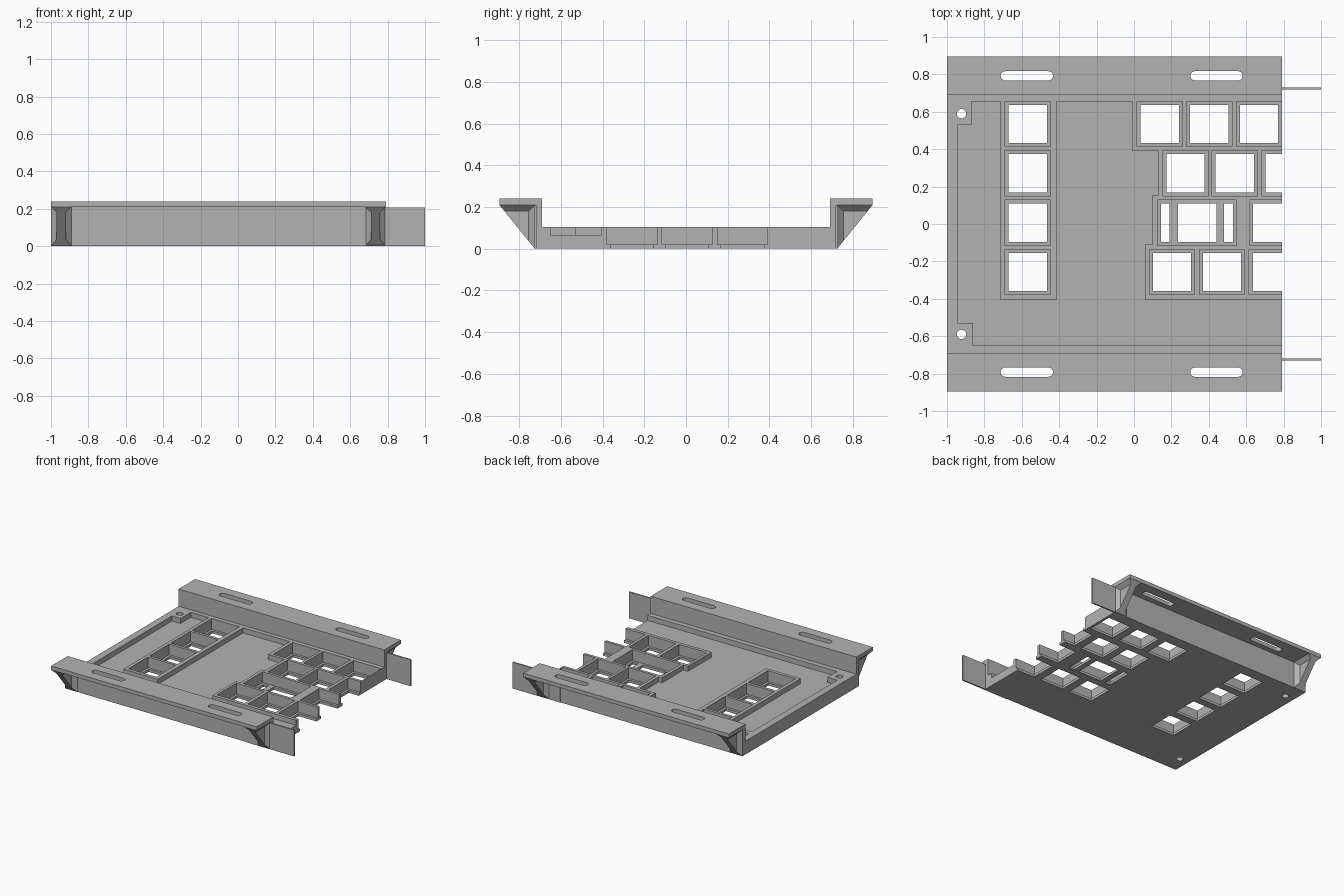
import bpy, bmesh, math

cube = bpy.data.objects.get("Cube")
if cube:
    bpy.data.objects.remove(cube, do_unlink=True)

grey = bpy.data.materials.new("plain grey")
grey.use_nodes = True
grey.diffuse_color = (0.45, 0.45, 0.45, 1)
grey.node_tree.nodes["Principled BSDF"].inputs["Base Color"].default_value = (0.45, 0.45, 0.45, 1)

PLACE = {"x": lambda a, b, t: (t, a, b),
         "y": lambda a, b, t: (a, t, b),
         "z": lambda a, b, t: (a, b, t)}


def prism(bm, outline, lo, hi, axis="z"):
    """Extrude a closed outline along one axis."""
    place = PLACE[axis]
    face = bm.faces.new([bm.verts.new(place(a, b, lo)) for a, b in outline])
    geom = bmesh.ops.extrude_face_region(bm, geom=[face])["geom"]
    top = [v for v in geom if isinstance(v, bmesh.types.BMVert)]
    shift = place(0, 0, hi - lo)
    bmesh.ops.translate(bm, verts=top, vec=shift)


def rect(x0, x1, y0, y1):
    return [(x0, y0), (x1, y0), (x1, y1), (x0, y1)]


def square(x, y, half):
    return rect(x - half, x + half, y - half, y + half)


def slot(x, y, reach, radius, steps=10):
    """Round hole, or a round-ended slot when reach is above zero."""
    points = []
    for side in (1, -1):
        for i in range(steps + (1 if reach else 0)):
            a = math.pi * i / steps - side * math.pi / 2
            points.append((x + side * reach + radius * math.cos(a), y + radius * math.sin(a)))
    return points


def finish(name, bm):
    bmesh.ops.recalc_face_normals(bm, faces=bm.faces)
    mesh = bpy.data.meshes.new(name)
    bm.to_mesh(mesh)
    bm.free()
    mesh.materials.append(grey)
    obj = bpy.data.objects.new(name, mesh)
    bpy.context.collection.objects.link(obj)
    return obj


def solid(name, outlines, lo, hi, axis="z"):
    bm = bmesh.new()
    for outline in outlines:
        prism(bm, outline, lo, hi, axis)
    return finish(name, bm)


def apply(obj, mod):
    bpy.context.view_layer.objects.active = obj
    bpy.ops.object.modifier_apply(modifier=mod.name)


def cut(obj, cutter):
    mod = obj.modifiers.new("cut", "BOOLEAN")
    mod.operation = "DIFFERENCE"
    mod.solver = "EXACT"
    mod.object = cutter
    apply(obj, mod)
    bpy.data.objects.remove(cutter, do_unlink=True)


def mirror_y(obj):
    mod = obj.modifiers.new("mirror", "MIRROR")
    mod.use_axis = (False, True, False)
    mod.use_mirror_merge = False
    apply(obj, mod)


END = 0.79          # open right-hand end of the tray
WALL = 0.725        # outer face of the side walls
INNER = 0.69
FLANGE = 0.895
UNDER = 0.21        # underside of the flange
RIM = 0.105

# Tray with a sunken floor that leaves rims, corner posts and key frames standing
tray = solid("tray", [rect(-1, END, -INNER, INNER)], 0, RIM)
recess = [(-0.945, -0.53), (-0.86, -0.53), (-0.86, -0.65), (0.85, -0.65),
          (0.85, -0.405), (0.06, -0.405), (0.06, -0.11), (0.1, -0.11),
          (0.1, 0.155), (0.13, 0.155), (0.13, 0.39), (-0.01, 0.39),
          (-0.01, 0.656), (-0.415, 0.656), (-0.415, -0.405), (-0.715, -0.405),
          (-0.715, 0.656), (-0.87, 0.656), (-0.87, 0.53), (-0.945, 0.53)]
cut(tray, solid("recess_cutter", [recess], 0.065, 0.2))

# Key pockets and the smaller openings through their floors
ROWS = [0.535, 0.271, 0.007, -0.257]
COLUMNS = [[0.138, 0.402, 0.668], [0.276, 0.539, 0.805], [0.738], [0.203, 0.471, 0.737]]
keys = [(-0.568, y) for y in ROWS]
keys += [(x, y) for y, xs in zip(ROWS, COLUMNS) for x in xs]
pockets = [square(x, y, 0.121) for x, y in keys]
openings = [square(x, y, 0.102) for x, y in keys]

# Wide key with a narrow opening on each side
wide = ROWS[2]
pockets.append(rect(0.125, 0.547, wide - 0.121, wide + 0.121))
for x0, x1 in ((0.145, 0.19), (0.234, 0.44), (0.482, 0.528)):
    openings.append(rect(x0, x1, wide - 0.102, wide + 0.102))

# Screw holes in the corner posts
openings += [slot(-0.922, y, 0, 0.025) for y in (-0.59, 0.59)]
cut(tray, solid("pocket_cutter", pockets, 0.02, 0.2))
cut(tray, solid("opening_cutter", openings, -0.1, 0.2))

# Side rails: upright wall with an outward slotted flange
profile = [(INNER, 0), (WALL, 0), (WALL, UNDER), (FLANGE, UNDER),
           (FLANGE, 0.24), (INNER, 0.24)]
rails = solid("side_rails", [profile], -1, END, "x")
cut(rails, solid("slot_cutter", [slot(x, 0.792, 0.115, 0.025) for x in (-0.573, 0.441)], 0.1, 0.4))
mirror_y(rails)


# Corner gussets: sloping web flared where it meets the wall and flange
def flare(x, start, stop):
    return [(x - 0.055, start), (x + 0.055, start), (x + 0.025, stop), (x - 0.025, stop)]


def gusset(name, x):
    bm = bmesh.new()
    prism(bm, rect(WALL, FLANGE, 0, UNDER), x - 0.025, x + 0.025, "x")
    prism(bm, flare(x, WALL, WALL + 0.03), 0, UNDER)
    prism(bm, flare(x, UNDER, UNDER - 0.03), WALL, FLANGE, "y")
    bmesh.ops.bisect_plane(bm, geom=bm.verts[:] + bm.edges[:] + bm.faces[:],
                           plane_co=(0, WALL, 0), plane_no=(0, UNDER, WALL - FLANGE),
                           clear_outer=True)
    bmesh.ops.holes_fill(bm, edges=[e for e in bm.edges if e.is_boundary])
    mirror_y(finish(name, bm))


gusset("right_gussets", -0.945)
gusset("left_gussets", END - 0.055)

# Thin joining tabs that reach past the open end
tabs = solid("joining_tabs", [rect(0.585, 1, 0.718, 0.729)], 0, 0.207)
mirror_y(tabs)
